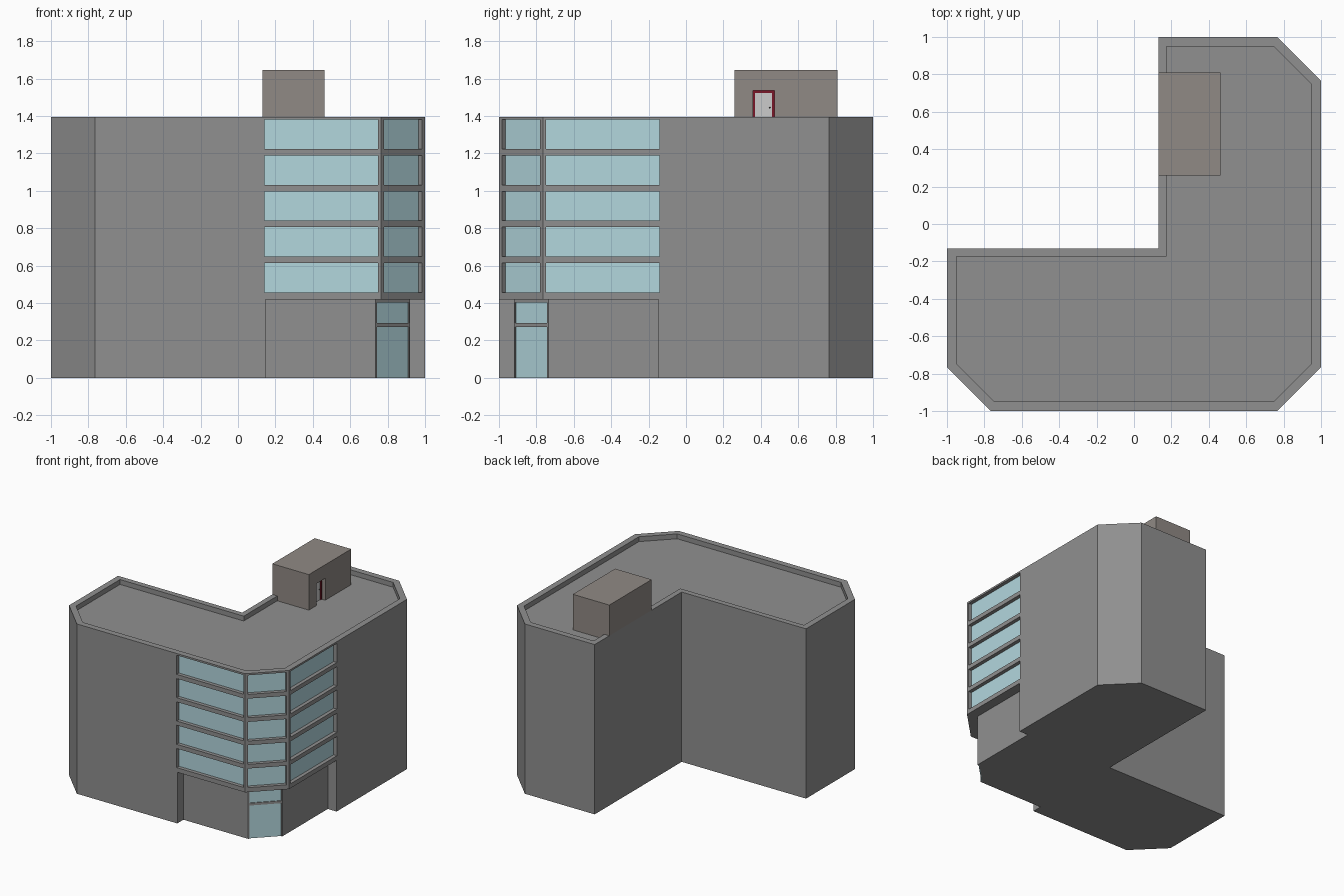
import bpy, bmesh
from mathutils import Vector

if "Cube" in bpy.data.objects:
    bpy.data.objects.remove(bpy.data.objects["Cube"])


def material(name, rgb):
    m = bpy.data.materials.new(name)
    m.diffuse_color = (*rgb, 1)
    m.use_nodes = True
    m.node_tree.nodes["Principled BSDF"].inputs["Base Color"].default_value = m.diffuse_color
    return m


WALL = material("wall_grey", (0.277, 0.277, 0.277))
CABIN = material("warm_grey", (0.28, 0.252, 0.232))
GLASS = material("pale_glass", (0.45, 0.68, 0.73))
RED = material("dark_red", (0.19, 0.008, 0.02))
WHITE = material("door_white", (0.72, 0.70, 0.70))
DARK = material("knob_dark", (0.05, 0.05, 0.05))


def build(name, prisms, mat=None):
    """One object from vertical prisms: (counter-clockwise points, z0, z1)."""
    bm = bmesh.new()
    for pts, z0, z1 in prisms:
        lo = [bm.verts.new((x, y, z0)) for x, y in pts]
        hi = [bm.verts.new((x, y, z1)) for x, y in pts]
        bm.faces.new(lo[::-1])
        bm.faces.new(hi)
        for i in range(len(pts)):
            j = (i + 1) % len(pts)
            bm.faces.new((lo[i], lo[j], hi[j], hi[i]))
    me = bpy.data.meshes.new(name)
    bm.to_mesh(me)
    bm.free()
    ob = bpy.data.objects.new(name, me)
    bpy.context.collection.objects.link(ob)
    if mat:
        me.materials.append(mat)
    return ob


def slab(p, q, z0, z1, d0, d1, grow=0.0):
    """Prism along wall line p-q, from depth d0 to d1 inside the wall."""
    p, q = Vector(p), Vector(q)
    t = (q - p).normalized()
    n = Vector((-t.y, t.x))
    p, q = p - t * grow, q + t * grow
    pts = [p + n * d0, q + n * d0, q + n * d1, p + n * d1]
    return [tuple(v) for v in pts], z0 - grow, z1 + grow


def cut(ob, prism):
    cutter = build("cutter", [prism])
    cutter.hide_render = True
    mod = ob.modifiers.new("cut", 'BOOLEAN')
    mod.operation = 'DIFFERENCE'
    mod.solver = 'EXACT'
    mod.object = cutter
    bpy.context.view_layer.objects.active = ob
    bpy.ops.object.modifier_apply(modifier=mod.name)
    bpy.data.objects.remove(cutter)


# L-shaped block with chamfered corners
C, H, ROOF, IN = 0.765, 1.395, 1.355, 0.05
outline = [(-1, -0.13), (-1, -C), (-C, -1), (C, -1), (1, -C),
           (1, C), (C, 1), (0.13, 1), (0.13, -0.13)]
body = build("building_body", [(outline, 0, H)], WALL)

# Sunken roof inside the parapet
a, c = 1 - IN, C - 0.02
cut(body, ([(-a, -0.175), (-a, -c), (-c, -a), (c, -a), (a, -c),
            (a, c), (c, a), (0.175, a), (0.175, -0.175)], ROOF, 1.6))

# Set-back ground floor at the corner
cut(body, ([(0.148, -1.2), (1.2, -1.2), (1.2, -0.148), (0.92, -0.148),
            (0.92, -0.735), (0.735, -0.92), (0.148, -0.92)], -0.1, 0.42))

# Bands of recessed windows on five storeys
walls = {"front": ((0.143, -1), (0.748, -1)),
         "corner": ((0.78, -0.985), (0.985, -0.78)),
         "right": ((1, -0.748), (1, -0.143))}
DEPTH = 0.034
for side, (p, q) in walls.items():
    panes = []
    for i in range(5):
        z0 = 0.457 + i * 0.1915
        cut(body, slab(p, q, z0, z0 + 0.157, -0.05, DEPTH))
        panes.append(slab(p, q, z0, z0 + 0.157, DEPTH - 0.004, DEPTH + 0.004, 0.003))
    build(side + "_windows", panes, GLASS)

# Glazed entrance with transom light
p, q = (0.742, -0.913), (0.913, -0.742)
glass = []
for z0, z1 in ((-0.1, 0.272), (0.292, 0.403)):
    cut(body, slab(p, q, z0, z1, -0.05, 0.009))
    glass.append(slab(p, q, max(z0, 0.003), z1, 0.006, 0.013, 0.003))
build("entrance_glass", glass, GLASS)

# Rooftop stair cabin resting on the roof and over the parapet
x0, x1, y0, y1 = 0.13, 0.462, 0.26, 0.81
cabin = build("roof_cabin", [([(x0, y0), (x1, y0), (x1, y1), (x0, y1)], ROOF, 1.647)], CABIN)
cut(cabin, ([(0, 0), (0.175, 0), (0.175, 1), (0, 1)], 1.2, H))
cut(cabin, slab((x1, 0.357), (x1, 0.473), 1.2, 1.535, -0.1, 0.05))

# Cabin door, its frame and knob, set back in the opening
F = 0.013
build("cabin_door_frame", [
    slab((x1, 0.357), (x1, 0.357 + F), ROOF, 1.535 - F, 0.03, 0.05),
    slab((x1, 0.473 - F), (x1, 0.473), ROOF, 1.535 - F, 0.03, 0.05),
    slab((x1, 0.357), (x1, 0.473), 1.535 - F, 1.535, 0.03, 0.05)], RED)
build("cabin_door", [slab((x1, 0.357 + F), (x1, 0.473 - F), ROOF, 1.535 - F, 0.038, 0.05)], WHITE)
bpy.ops.mesh.primitive_uv_sphere_add(segments=12, ring_count=8, radius=0.004,
                                     location=(x1 - 0.035, 0.447, 1.445))
knob = bpy.context.object
knob.name = "door_knob"
knob.data.materials.append(DARK)
bpy.ops.object.shade_smooth_by_angle()
